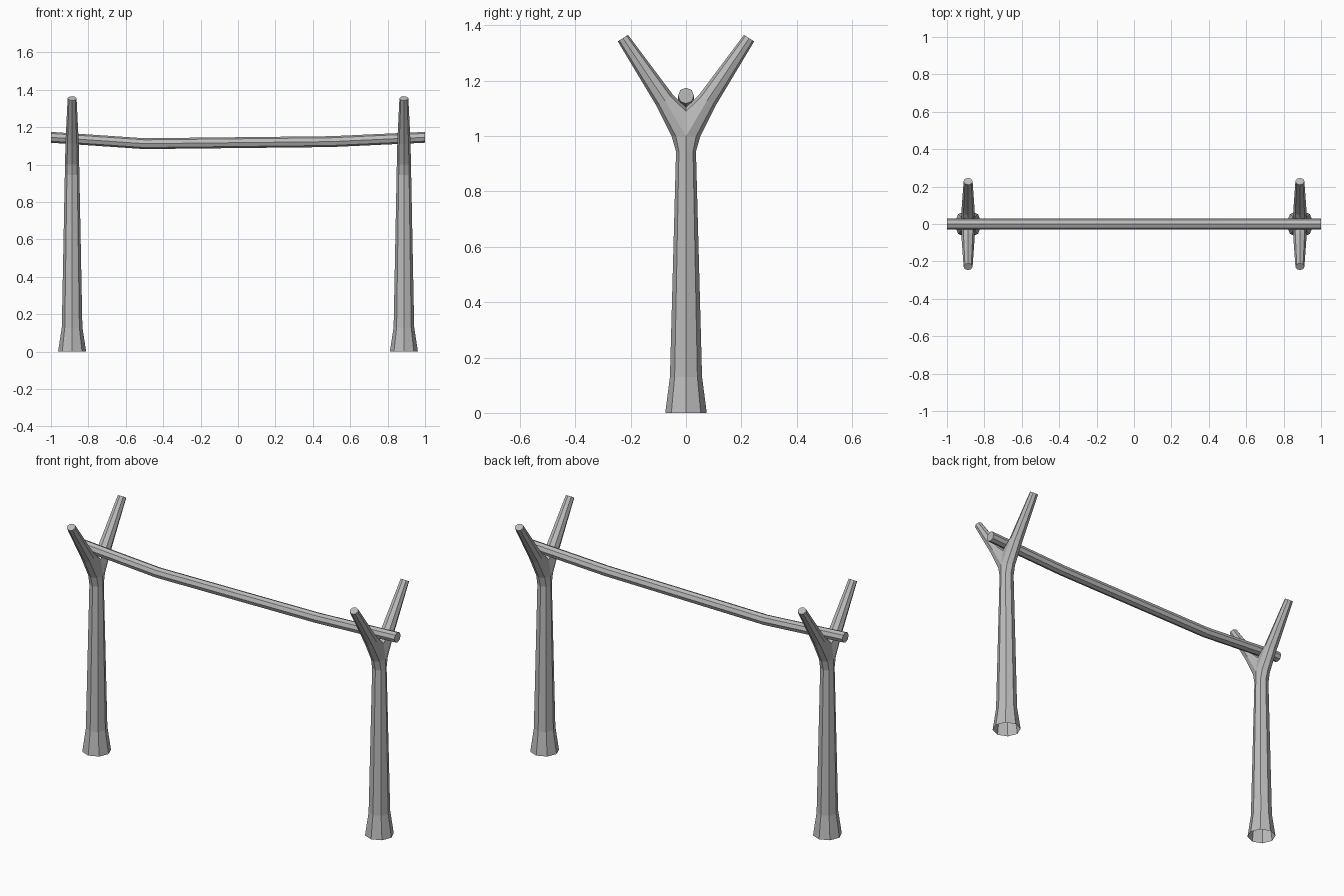
import bpy, bmesh
from math import cos, sin, pi
from mathutils import Vector

cube = bpy.data.objects.get("Cube")
if cube:
    bpy.data.objects.remove(cube)

SIDES = 8
POST_X = 0.887

wood = bpy.data.materials.new("grey wood")
wood.use_nodes = True
wood.diffuse_color = (0.5, 0.5, 0.5, 1)
shader = wood.node_tree.nodes["Principled BSDF"]
shader.inputs["Base Color"].default_value = (0.5, 0.5, 0.5, 1)
shader.inputs["Roughness"].default_value = 0.9


def ring(bm, center, u, v, ru, rv):
    """Loop of vertices around center in the plane of u and v."""
    loop = []
    for i in range(SIDES):
        a = 2 * pi * i / SIDES
        loop.append(bm.verts.new(Vector(center) + Vector(u) * ru * cos(a) + Vector(v) * rv * sin(a)))
    return loop


def bridge(bm, a, b):
    for i in range(len(a)):
        j = (i + 1) % len(a)
        bm.faces.new((a[i], a[j], b[j], b[i]))


def finish(name, bm):
    bmesh.ops.recalc_face_normals(bm, faces=bm.faces)
    mesh = bpy.data.meshes.new(name)
    bm.to_mesh(mesh)
    bm.free()
    mesh.materials.append(wood)
    obj = bpy.data.objects.new(name, mesh)
    bpy.context.collection.objects.link(obj)
    return obj


def forked_post(name, x):
    bm = bmesh.new()
    # Trunk: height, half width, half depth; the base stays open
    trunk = [(0, 0.075, 0.075), (0.13, 0.055, 0.058),
             (0.945, 0.039, 0.036), (1.0, 0.038, 0.052)]
    loops = [ring(bm, (0, 0, z), (1, 0, 0), (0, 1, 0), rx, ry) for z, rx, ry in trunk]
    for a, b in zip(loops, loops[1:]):
        bridge(bm, a, b)
    top = loops[-1]

    # Saddle between the two arms
    saddle = [bm.verts.new((sx, 0, z)) for sx, z in ((-0.027, 1.09), (0, 1.105), (0.027, 1.09))]

    # Arms: each grows from half of the trunk and the shared saddle
    for side in (1, -1):
        half = [top[(side * i) % SIDES] for i in range(5)]
        previous = half + saddle
        for y, z, rx, r in ((0.076, 1.128, 0.035, 0.036), (0.228, 1.354, 0.024, 0.022)):
            outward = Vector((0, side * 0.84, -0.54))
            loop = ring(bm, (0, side * y, z), (1, 0, 0), outward, rx, r)
            bridge(bm, previous, loop)
            previous = loop
        bm.faces.new(previous)

    post = finish(name, bm)
    post.location.x = x
    return post


forked_post("left_forked_post", POST_X)
forked_post("right_forked_post", -POST_X)

# Sagging crossbar resting in both forks
bm = bmesh.new()
path = [(-1, 1.146), (-0.5, 1.112), (0.5, 1.123), (1, 1.146)]
bars = [ring(bm, (x, 0, z), (0, 1, 0), (0, 0, 1), 0.029, 0.029) for x, z in path]
for a, b in zip(bars, bars[1:]):
    bridge(bm, a, b)
bm.faces.new(bars[0])
bm.faces.new(bars[-1])
finish("crossbar", bm)
